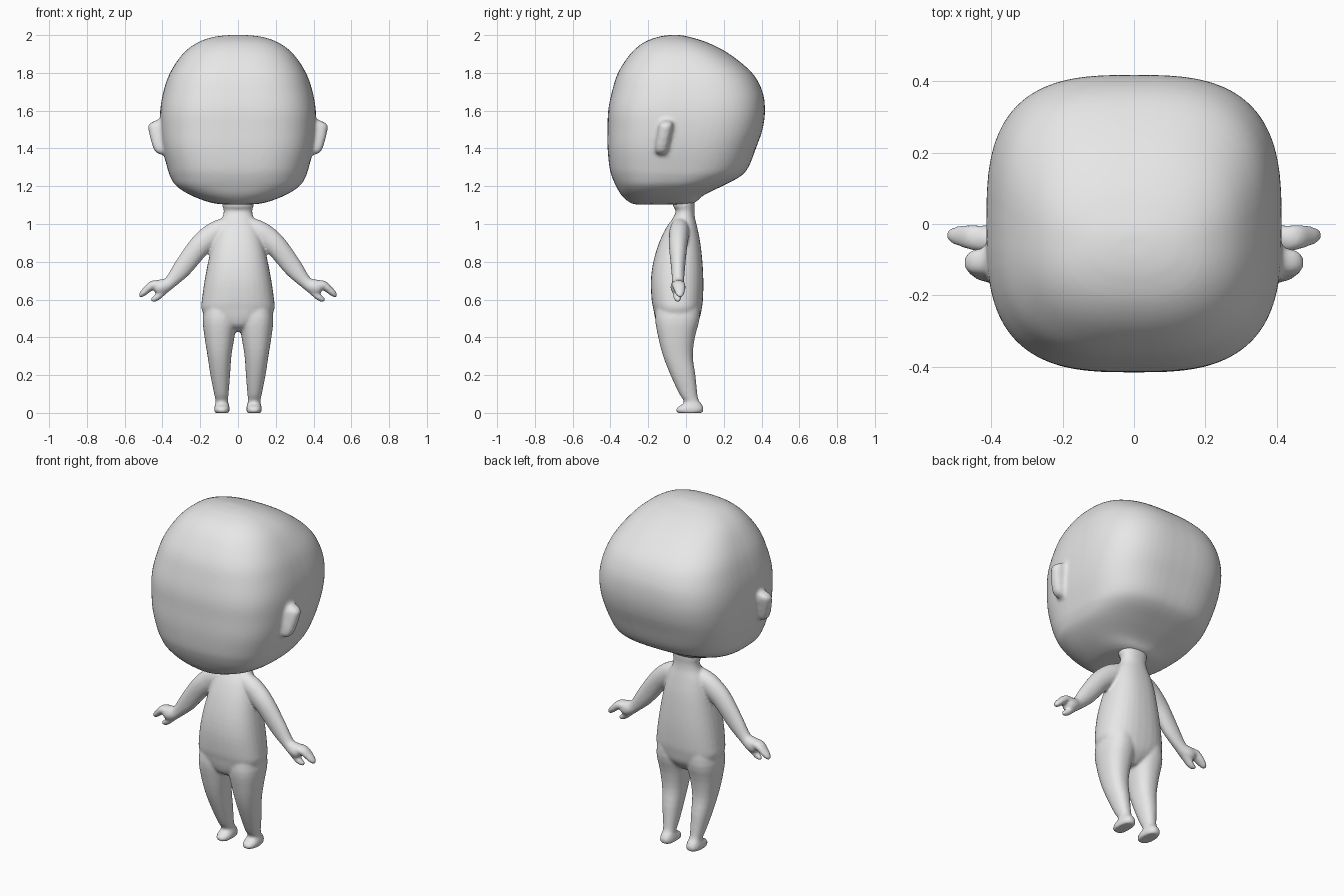
import bpy, bmesh, math
from mathutils import Vector

skin = bpy.data.materials.new("plain_grey")
skin.diffuse_color = (0.8, 0.8, 0.8, 1)


def spline(rows, steps):
    """Smoothly interpolate rows of numbers (Catmull-Rom)."""
    out = []
    for i in range(len(rows) - 1):
        p0, p1 = rows[max(i - 1, 0)], rows[i]
        p2, p3 = rows[i + 1], rows[min(i + 2, len(rows) - 1)]
        for s in range(steps):
            t = s / steps
            out.append([0.5 * (2 * b + (c - a) * t + (2 * a - 5 * b + 4 * c - d) * t * t
                               + (3 * b - a - 3 * c + d) * t ** 3)
                        for a, b, c, d in zip(p0, p1, p2, p3)])
    out.append(list(rows[-1]))
    return out


def loft(bm, rings):
    """Skin closed rings and cap both ends."""
    vs = [[bm.verts.new(p) for p in r] for r in rings]
    n = len(vs[0])
    for a, b in zip(vs, vs[1:]):
        for i in range(n):
            j = (i + 1) % n
            bm.faces.new((a[i], a[j], b[j], b[i]))
    bm.faces.new(vs[0][::-1])
    bm.faces.new(vs[-1])


def power(v, e):
    return math.copysign(abs(v) ** e, v)


def stack(bm, rows, side=1, count=32, steps=3):
    """Rows: height, centre x, half width, front y, back y, squareness."""
    rings = []
    for z, xc, w, y0, y1, n in spline(rows, steps):
        ring = []
        for i in range(count):
            a = 2 * math.pi * i / count
            ring.append((side * (xc + w * power(math.cos(a), 2 / n)),
                         (y0 + y1) / 2 + (y1 - y0) / 2 * power(math.sin(a), 2 / n), z))
        rings.append(ring)
    loft(bm, rings)


def limb(bm, rows, side=1, count=20, steps=4):
    """Rows: x, y, z, radius in the front plane, radius in depth."""
    pts = spline(rows, steps)
    rings = []
    for k, (x, y, z, r, d) in enumerate(pts):
        a, b = pts[max(k - 1, 0)], pts[min(k + 1, len(pts) - 1)]
        t = Vector((b[0] - a[0], 0, b[2] - a[2])).normalized()
        nrm = Vector((-t.z, 0, t.x))
        ring = []
        for i in range(count):
            q = 2 * math.pi * i / count
            p = Vector((x, y, z)) + nrm * (r * math.cos(q)) + Vector((0, d * math.sin(q), 0))
            ring.append((side * p.x, p.y, p.z))
        rings.append(ring)
    loft(bm, rings)


def finish(bm, name):
    bmesh.ops.recalc_face_normals(bm, faces=bm.faces)
    me = bpy.data.meshes.new(name)
    for f in bm.faces:
        f.smooth = True
    bm.to_mesh(me)
    bm.free()
    me.materials.append(skin)
    ob = bpy.data.objects.new(name, me)
    bpy.context.collection.objects.link(ob)
    return ob


def blend(ob, voxel, passes):
    """Fuse overlapping shells into one soft surface."""
    m = ob.modifiers.new("fuse", 'REMESH')
    m.mode = 'VOXEL'
    m.voxel_size = voxel
    m.use_smooth_shade = True
    s = ob.modifiers.new("soften", 'SMOOTH')
    s.factor = 0.5
    s.iterations = passes


# Head with ears
bm = bmesh.new()
stack(bm, [
    (1.103, 0, .06, -.26, -.02, 2.2), (1.112, 0, .14, -.295, .045, 2.3),
    (1.15, 0, .245, -.34, .09, 2.5), (1.20, 0, .325, -.37, .19, 2.7),
    (1.25, 0, .358, -.392, .285, 2.8), (1.30, 0, .375, -.405, .33, 2.9),
    (1.40, 0, .40, -.415, .37, 3), (1.50, 0, .412, -.415, .405, 3),
    (1.60, 0, .412, -.412, .418, 3), (1.70, 0, .395, -.392, .405, 2.9),
    (1.80, 0, .36, -.36, .35, 2.8), (1.90, 0, .293, -.295, .23, 2.6),
    (1.96, 0, .215, -.225, .115, 2.5), (1.99, 0, .13, -.15, .02, 2.3),
    (2.0, 0, .05, -.09, -.03, 2.2)], count=64, steps=4)
for side in (-1, 1):
    stack(bm, [
        (1.365, .38, .02, -.145, -.115, 2.5), (1.38, .38, .055, -.162, -.10, 3),
        (1.42, .38, .075, -.163, -.088, 3), (1.50, .38, .094, -.15, -.07, 3),
        (1.53, .38, .09, -.143, -.066, 3), (1.55, .38, .05, -.13, -.075, 2.5),
        (1.565, .38, .02, -.115, -.09, 2.2)], side, 24)
blend(finish(bm, "head"), .011, 4)

# Body: torso and neck, legs with feet, arms with mitten hands
bm = bmesh.new()
stack(bm, [
    (.43, 0, .03, -.10, .01, 2), (.46, 0, .10, -.145, .045, 2.2),
    (.50, 0, .165, -.163, .072, 2.3), (.55, 0, .193, -.173, .083, 2.4),
    (.60, 0, .191, -.182, .09, 2.4), (.70, 0, .177, -.186, .092, 2.4),
    (.80, 0, .158, -.173, .087, 2.4), (.90, 0, .135, -.143, .076, 2.4),
    (.98, 0, .112, -.105, .06, 2.3), (1.03, 0, .085, -.07, .048, 2.2),
    (1.07, 0, .075, -.054, .044, 2.2), (1.10, 0, .083, -.07, .046, 2.2),
    (1.18, 0, .085, -.07, .045, 2.2)])
for side in (-1, 1):
    # leg and foot
    stack(bm, [
        (0, .085, .036, -.045, .085, 2.5), (.012, .085, .041, -.053, .092, 2.5),
        (.03, .085, .040, -.045, .092, 2.4), (.048, .085, .035, -.015, .082, 2.3),
        (.065, .086, .033, -.012, .068, 2.2), (.10, .088, .038, -.035, .06, 2.2),
        (.20, .094, .052, -.082, .05, 2.2), (.30, .098, .063, -.121, .036, 2.3),
        (.40, .098, .079, -.147, .047, 2.3), (.50, .095, .092, -.163, .072, 2.3),
        (.60, .09, .08, -.15, .07, 2.2)], side)
    # arm and palm
    limb(bm, [
        (.03, -.03, 1.0, .045, .04), (.10, -.035, .965, .058, .052),
        (.15, -.038, .93, .062, .052), (.21, -.042, .875, .058, .048),
        (.295, -.042, .765, .050, .037), (.36, -.042, .69, .034, .032),
        (.40, -.042, .668, .041, .040), (.43, -.042, .658, .036, .036),
        (.445, -.042, .652, .018, .02)], side)
    # fingers and thumb
    limb(bm, [(.40, -.042, .68, .022, .034), (.45, -.038, .677, .024, .036),
              (.485, -.034, .650, .020, .030), (.512, -.032, .625, .015, .020),
              (.522, -.031, .615, .006, .008)], side)
    limb(bm, [(.385, -.042, .655, .022, .026), (.41, -.045, .63, .020, .024),
              (.435, -.045, .607, .017, .020), (.455, -.043, .598, .011, .013),
              (.462, -.042, .596, .005, .006)], side)
blend(finish(bm, "body"), .008, 5)
